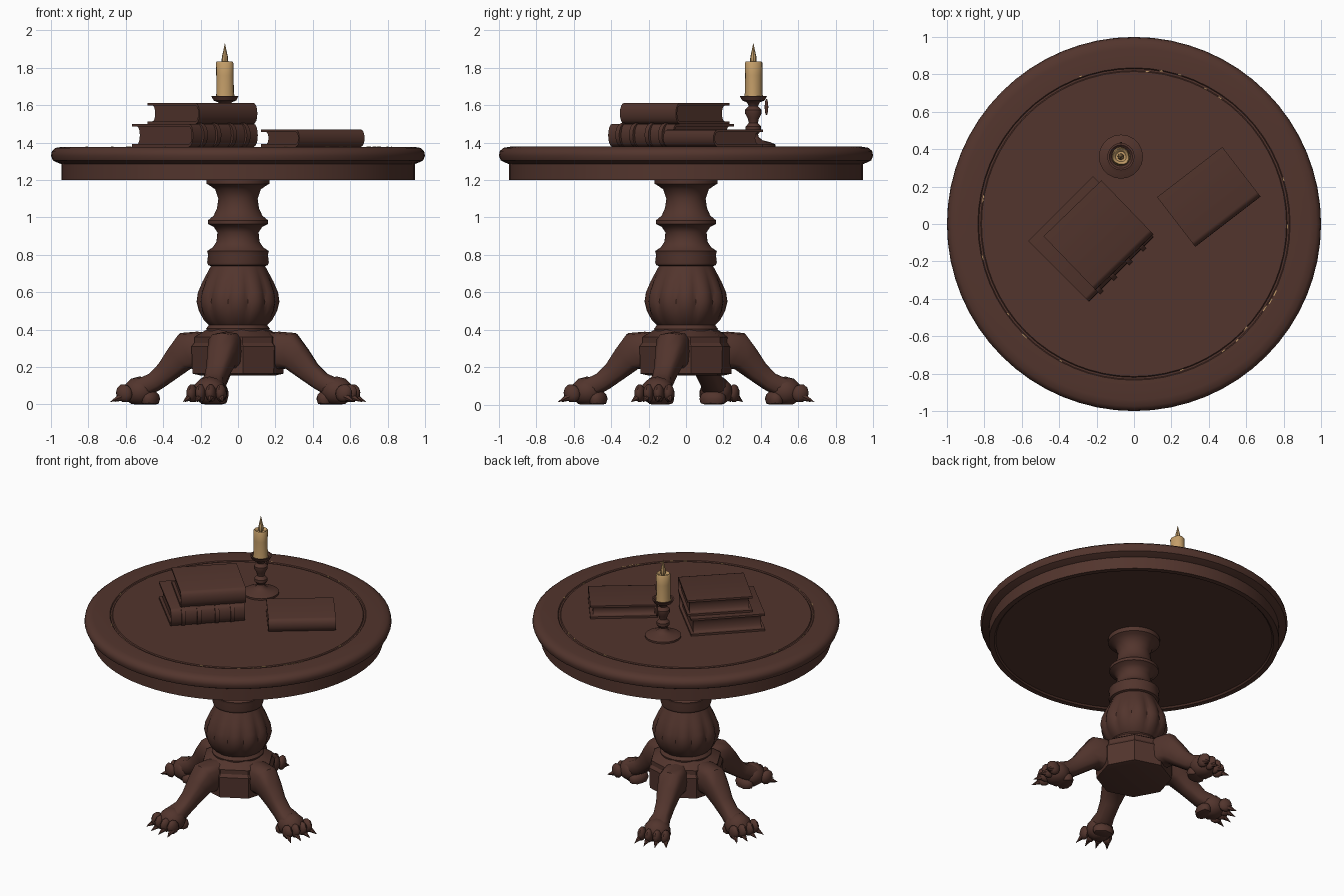
import bpy, bmesh, math, random
from math import sin, cos, pi, radians
from mathutils import Matrix, Vector

cube = bpy.data.objects.get("Cube")
if cube:
    bpy.data.objects.remove(cube)
random.seed(4)


def material(name, rgb):
    m = bpy.data.materials.new(name)
    m.use_nodes = True
    m.diffuse_color = (*rgb, 1)
    bsdf = m.node_tree.nodes["Principled BSDF"]
    bsdf.inputs["Base Color"].default_value = (*rgb, 1)
    bsdf.inputs["Roughness"].default_value = 0.8
    return m


WOOD = material("dark_brown", (0.085, 0.035, 0.026))
WAX = material("candle_tan", (0.55, 0.34, 0.14))


def finish(name, bm, mat, loc=(0, 0, 0), turn=0, angle=40):
    bmesh.ops.recalc_face_normals(bm, faces=bm.faces[:])
    me = bpy.data.meshes.new(name)
    bm.to_mesh(me)
    bm.free()
    me.materials.append(mat)
    me.shade_smooth()
    me.set_sharp_from_angle(angle=radians(angle))
    ob = bpy.data.objects.new(name, me)
    ob.location = loc
    ob.rotation_euler.z = turn
    bpy.context.collection.objects.link(ob)
    return ob


def skin(bm, rings):
    """Join equal rings of points with quads and cap both ends."""
    rows = [[bm.verts.new(p) for p in ring] for ring in rings]
    n = len(rows[0])
    for a, b in zip(rows, rows[1:]):
        for i in range(n):
            j = (i + 1) % n
            bm.faces.new((a[i], a[j], b[j], b[i]))
    bm.faces.new(rows[0][::-1])
    bm.faces.new(rows[-1])


def lathe(name, profile, mat, n=32, loc=(0, 0, 0), turn=0, wave=None, angle=40):
    bm = bmesh.new()
    rings = []
    for r, z in profile:
        ring = []
        for i in range(n):
            a = 2 * pi * i / n
            k = r * (wave(a, z) if wave else 1)
            ring.append((k * cos(a), k * sin(a), z))
        rings.append(ring)
    skin(bm, rings)
    return finish(name, bm, mat, loc, turn, angle)


def box(bm, centre, size, turn=0):
    m = Matrix.Translation(centre) @ Matrix.Rotation(turn, 4, 'Z') @ Matrix.Diagonal((*size, 1))
    bmesh.ops.create_cube(bm, size=1, matrix=m)


# Round top with apron, rounded rim and a shallow groove
lathe("table_top", [(0.90, 1.21), (0.91, 1.2), (0.945, 1.2), (0.945, 1.285), (0.97, 1.295),
                    (0.99, 1.305), (1.0, 1.33), (0.995, 1.355), (0.975, 1.372), (0.94, 1.378),
                    (0.835, 1.378), (0.83, 1.372), (0.82, 1.372), (0.815, 1.378)], WOOD, n=64)

# Worn inlay slivers along the groove
bm = bmesh.new()
for i in range(20):
    a = random.uniform(0, 2 * pi)
    r = random.uniform(0.815, 0.845)
    box(bm, (r * cos(a), r * sin(a), 1.377), (0.005, random.uniform(0.01, 0.04), 0.005), a)
finish("inlay_slivers", bm, WAX)


# Turned column with a fluted vase
def flutes(a, z):
    swell = max(0, 1 - abs(z - 0.57) / 0.17)
    return 1 + 0.05 * swell * (abs(cos(6 * a)) * 2 - 1.3)


lathe("column", [(0.165, 0.38), (0.17, 0.405), (0.155, 0.425), (0.18, 0.45), (0.205, 0.5),
                 (0.215, 0.55), (0.208, 0.6), (0.185, 0.66), (0.16, 0.71), (0.145, 0.74),
                 (0.16, 0.745), (0.165, 0.76), (0.16, 0.8), (0.165, 0.82), (0.135, 0.84),
                 (0.115, 0.87), (0.11, 0.92), (0.13, 0.95), (0.16, 0.965), (0.16, 0.985),
                 (0.13, 1.01), (0.112, 1.05), (0.105, 1.1), (0.122, 1.15), (0.15, 1.17),
                 (0.168, 1.18), (0.168, 1.215)], WOOD, n=72, wave=flutes)

# Eight sided block that carries the legs
lathe("base_block", [(0.2, 0.155), (0.245, 0.165), (0.25, 0.31), (0.235, 0.33), (0.235, 0.36),
                     (0.17, 0.4)], WOOD, n=8, turn=radians(6), angle=25)


# Curved legs, modelled along +x and turned into place
def blob(bm, centre, size, tilt=0):
    m = Matrix.Translation(centre) @ Matrix.Rotation(tilt, 4, 'Y') @ Matrix.Diagonal((*size, 1))
    bmesh.ops.create_icosphere(bm, subdivisions=2, radius=1, matrix=m)


def boxy(t):
    return math.copysign(abs(t) ** 0.65, t)


# radius, height, half width, half depth, tilt
LEG = [(0.13, 0.28, 0.08, 0.1, 0), (0.22, 0.285, 0.085, 0.105, 5), (0.27, 0.285, 0.085, 0.11, 28),
       (0.325, 0.245, 0.075, 0.08, 48), (0.39, 0.18, 0.06, 0.062, 50),
       (0.46, 0.125, 0.056, 0.052, 36), (0.52, 0.095, 0.07, 0.055, 15), (0.57, 0.08, 0.07, 0.055, 0)]
for side, deg in (("front", 254), ("left", -16), ("back", 105), ("right", 163)):
    bm = bmesh.new()
    rings = []
    for r, z, w, h, tilt in LEG:
        t = radians(tilt)
        ring = []
        for i in range(12):
            a = 2 * pi * i / 12
            up = h * boxy(sin(a))
            ring.append((r + up * sin(t), w * boxy(cos(a)), z + up * cos(t)))
        rings.append(ring)
    skin(bm, rings)
    finish(side + "_leg", bm, WOOD, turn=radians(deg), angle=45)

    # Paw with four toes and pointed claws
    bm = bmesh.new()
    blob(bm, (0.55, 0, 0.07), (0.09, 0.09, 0.08))
    blob(bm, (0.49, 0, 0.03), (0.05, 0.075, 0.05))
    for k in (-1.5, -0.5, 0.5, 1.5):
        fan = Matrix.Rotation(0.26 * k, 4, 'Z')
        reach = 0.1 - 0.008 * abs(k)
        toe = Vector((0.53, 0.032 * k, 0)) + fan @ Vector((reach, 0, 0))
        blob(bm, (toe.x, toe.y, 0.06), (0.045, 0.028, 0.05), 0.4)
        tip = toe + fan @ Vector((0.045, 0, 0.028))
        claw = Matrix.Translation(tip) @ fan @ Matrix.Rotation(radians(115), 4, 'Y')
        bmesh.ops.create_cone(bm, segments=6, radius1=0.022, radius2=0, depth=0.07,
                              cap_ends=True, matrix=claw)
    for v in bm.verts:
        v.co.z = max(v.co.z, 0)
    finish(side + "_paw", bm, WOOD, turn=radians(deg), angle=35)


# Books: wrapped cover with a rounded spine on the local -y side, plus pages
def arc(y, z0, z1, bulge, steps=8):
    c, h = (z0 + z1) / 2, (z1 - z0) / 2
    return [(y - bulge * sin(pi * i / steps), c - h * cos(pi * i / steps)) for i in range(steps + 1)]


def extrude(bm, outline, x0, x1):
    skin(bm, [[(x, y, z) for y, z in outline] for x in (x0, x1)])


def book(name, centre, deg, length, width, height, bands=()):
    x, y, t = length / 2, width / 2, 0.014
    s = -y + 0.03
    bm = bmesh.new()
    outer = arc(s, 0, height, 0.03)
    inner = arc(s, t, height - t, 0.02)
    extrude(bm, [(y, 0)] + outer + [(y, height), (y, height - t)] + inner[::-1] + [(y, t)], -x, x)
    for b in bands:
        extrude(bm, arc(s, -0.001, height + 0.004, 0.045), b * length - 0.014, b * length + 0.014)
    finish(name + "_cover", bm, WOOD, centre, radians(deg), 35)
    bm = bmesh.new()
    hollow = arc(y - 0.018, t, height - t, 0.02)
    extrude(bm, [(s - 0.012, height - t), (s - 0.012, t)] + hollow, 0.02 - x, x - 0.02)
    finish(name + "_pages", bm, WOOD, centre, radians(deg), 35)


book("lower_book", (-0.23, -0.08, 1.378), 45, 0.49, 0.46, 0.122, (-0.33, -0.12, 0.12, 0.33))
book("upper_book", (-0.19, -0.06, 1.5), 44, 0.43, 0.4, 0.112)
book("single_book", (0.4, 0.145, 1.378), 37.6, 0.44, 0.335, 0.092)

# Candlestick, candle and flame
SPOT = (-0.07, 0.36, 0)
lathe("candlestick", [(0.118, 1.375), (0.118, 1.39), (0.09, 1.402), (0.05, 1.412), (0.028, 1.43),
                      (0.025, 1.445), (0.042, 1.465), (0.042, 1.485), (0.024, 1.505),
                      (0.03, 1.53), (0.044, 1.555), (0.044, 1.575), (0.024, 1.595),
                      (0.035, 1.615), (0.06, 1.625), (0.073, 1.65), (0.062, 1.65),
                      (0.05, 1.638)], WOOD, n=20, loc=SPOT)
bm = bmesh.new()
blob(bm, (0.0, 0.07, 1.59), (0.008, 0.01, 0.045))
finish("wax_drip", bm, WOOD, SPOT)


def melted(a, z):
    return 1 + 0.05 * sin(3 * a + 9 * z)


lathe("candle", [(0.05, 1.638), (0.047, 1.67), (0.046, 1.76), (0.047, 1.825), (0.042, 1.833),
                 (0.034, 1.828), (0.028, 1.815)], WAX, n=16, loc=SPOT, wave=melted)
lathe("flame", [(0.006, 1.81), (0.018, 1.835), (0.016, 1.86), (0.008, 1.895), (0.001, 1.93)],
      WAX, n=8, loc=SPOT)
